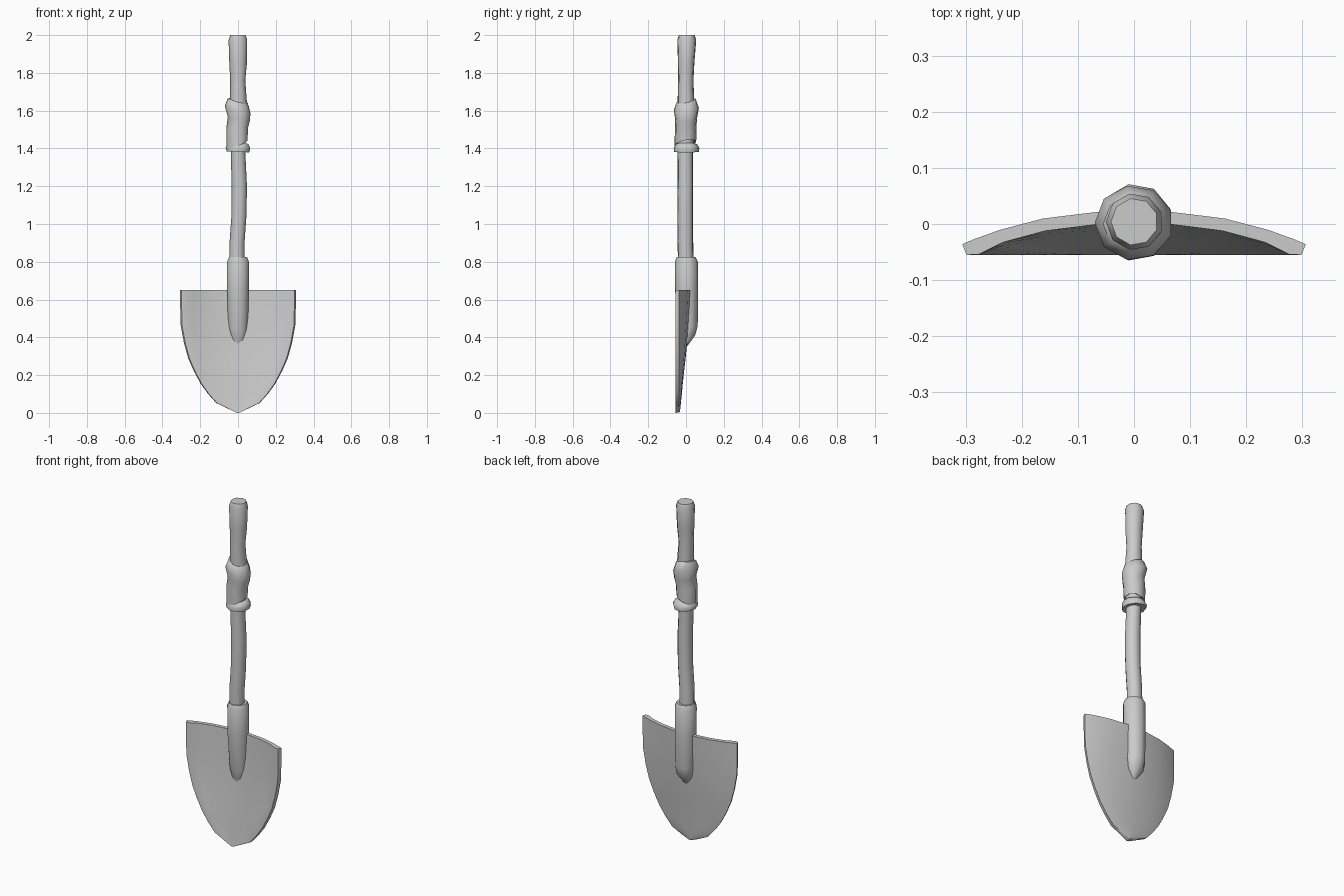
import bpy, bmesh, math


def finish(name, bm):
    bmesh.ops.remove_doubles(bm, verts=bm.verts, dist=0.0005)
    bmesh.ops.recalc_face_normals(bm, faces=bm.faces)
    mesh = bpy.data.meshes.new(name)
    bm.to_mesh(mesh)
    bm.free()
    ob = bpy.data.objects.new(name, mesh)
    bpy.context.collection.objects.link(ob)
    bpy.ops.object.select_all(action='DESELECT')
    ob.select_set(True)
    bpy.context.view_layer.objects.active = ob
    bpy.ops.object.shade_smooth_by_angle(angle=math.radians(50))
    return ob


def loft(name, stations, sides=9, capped=True):
    """Tube through stations: z, centre x, centre y, radius x, radius y, slope x, slope y."""
    bm = bmesh.new()
    rings = []
    for z, cx, cy, rx, ry, sx, sy in stations:
        ring = []
        for i in range(sides):
            a = 2 * math.pi * (i + 0.5) / sides
            dx, dy = rx * math.cos(a), ry * math.sin(a)
            ring.append(bm.verts.new((cx + dx, cy + dy, z + sx * dx + sy * dy)))
        rings.append(ring)
    for a, b in zip(rings, rings[1:]):
        for i in range(sides):
            j = (i + 1) % sides
            bm.faces.new((a[i], a[j], b[j], b[i]))
    if capped:
        bm.faces.new(rings[0])
        bm.faces.new(rings[-1])
    return finish(name, bm)


# Crooked wooden shaft with a flared grip
loft("shaft", [
    (0.70, -0.005, 0, 0.042, 0.042, 0, 0),
    (0.90, -0.004, -0.003, 0.041, 0.042, 0, 0),
    (1.04, 0.006, -0.003, 0.041, 0.042, 0, 0),
    (1.20, 0.008, -0.003, 0.042, 0.042, 0, 0),
    (1.40, 0.001, -0.003, 0.039, 0.042, 0, 0),
    (1.62, 0.004, 0.000, 0.048, 0.046, 0, 0),
    (1.76, 0.000, -0.001, 0.041, 0.041, 0, 0),
    (1.85, 0.002, 0.001, 0.048, 0.044, 0, 0),
    (1.975, 0.001, 0.004, 0.051, 0.051, 0, 0),
    (2.00, 0.001, 0.004, 0.042, 0.042, 0, 0)])

# Cloth binding, slanted at both ends
loft("binding_upper", [
    (1.445, 0.000, -0.003, 0.042, 0.042, 0.2, 0.1),
    (1.425, -0.004, -0.003, 0.057, 0.058, 0.35, 0.2),
    (1.51, -0.002, -0.002, 0.060, 0.058, 0.1, 0),
    (1.555, 0.006, 0.000, 0.060, 0.059, -0.2, 0),
    (1.605, 0.000, 0.002, 0.070, 0.067, -0.3, 0.1),
    (1.650, 0.000, 0.000, 0.055, 0.052, -0.25, 0.2),
    (1.655, 0.001, 0.000, 0.043, 0.042, -0.2, 0.2)], capped=False)
loft("binding_ring", [
    (1.385, 0, 0.001, 0.040, 0.040, -0.05, 0),
    (1.382, 0.001, 0.002, 0.062, 0.067, -0.05, 0),
    (1.402, 0.002, 0.003, 0.067, 0.069, -0.03, 0),
    (1.422, 0.001, 0.001, 0.058, 0.058, 0, 0),
    (1.430, 0, 0, 0.040, 0.040, 0, 0)], capped=False)

# Metal socket, running down into the back of the blade
loft("socket", [
    (0.35, 0, -0.004, 0.012, 0.008, 0, 0),
    (0.40, 0, 0.012, 0.046, 0.036, 0, 0.25),
    (0.45, 0, 0.012, 0.055, 0.050, 0, 0.2),
    (0.65, 0, 0.003, 0.060, 0.061, 0, 0),
    (0.80, 0, 0.002, 0.061, 0.061, 0, 0),
    (0.825, 0, 0.001, 0.050, 0.050, 0, 0)], sides=10)

# Dished blade: rows of height, half width, back centre y
rows = [(0.65, 0.306, 0.025), (0.56, 0.306, 0.020), (0.46, 0.303, 0.013),
        (0.37, 0.286, 0.006), (0.29, 0.264, -0.002), (0.22, 0.233, -0.010),
        (0.155, 0.198, -0.017), (0.10, 0.158, -0.022), (0.052, 0.115, -0.027),
        (0.022, 0.052, -0.030), (0.004, 0.006, -0.033)]
half = [(0, 0), (0.22, 0.06), (0.53, 0.25), (0.78, 0.58), (0.93, 0.85), (1, 1)]
columns = [(-t, f) for t, f in half[:0:-1]] + half
EDGE_Y, THICK = -0.036, 0.022
bm = bmesh.new()
back, front = [], []
for z, w, c in rows:
    back.append([bm.verts.new((w * t, c + (EDGE_Y - c) * f, z)) for t, f in columns])
    line = []
    for t, f in columns:
        y = max(c + (EDGE_Y - c) * f - THICK * (1.25 if abs(t) > 0.9 else 1), -0.055)
        line.append(bm.verts.new((w * t * 0.975, y, z if z > 0.6 else z - 0.004 * (z < 0.01))))
    front.append(line)
n = len(columns) - 1
for sheet in (back, front):
    for a, b in zip(sheet, sheet[1:]):
        for i in range(n):
            bm.faces.new((a[i], a[i + 1], b[i + 1], b[i]))
for r in (0, -1):
    for i in range(n):
        bm.faces.new((back[r][i], back[r][i + 1], front[r][i + 1], front[r][i]))
for r in range(len(rows) - 1):
    for i in (0, n):
        bm.faces.new((back[r][i], back[r + 1][i], front[r + 1][i], front[r][i]))
finish("blade", bm)
